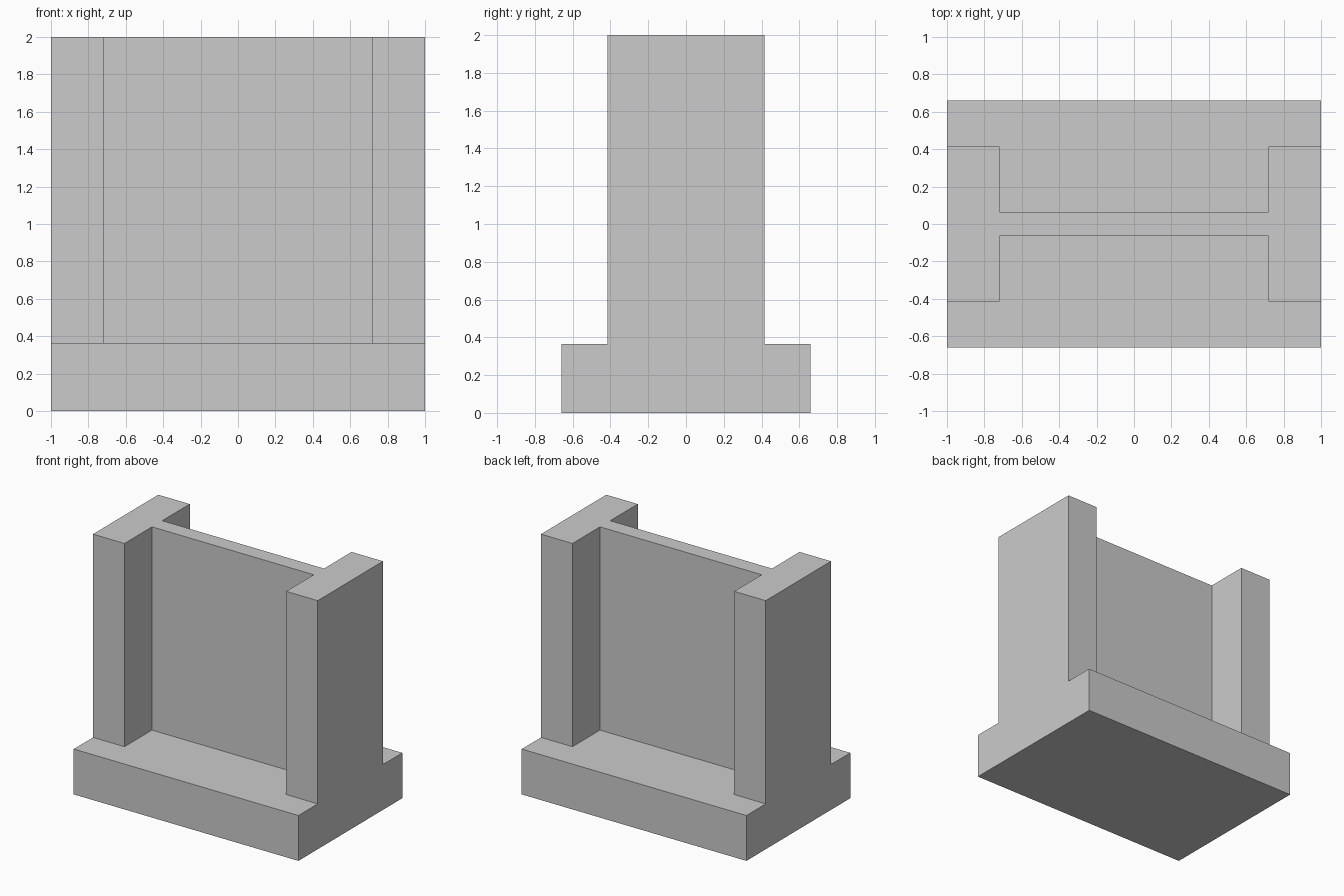
import bpy, bmesh
from math import radians

if "Cube" in bpy.data.objects:
    bpy.data.objects.remove(bpy.data.objects["Cube"])

BASE_Y, BASE_H, TOP = 0.66, 0.365, 2.0   # footing half depth, height, total height
COL_Y = 0.415                            # flange half depth
WEB_Y, WEB_X = 0.065, 0.72               # web half thickness, half span


def prism(name, points, direction):
    """Extrude a closed 3D outline along a direction into a solid."""
    bm = bmesh.new()
    face = bm.faces.new([bm.verts.new(p) for p in points])
    ext = bmesh.ops.extrude_face_region(bm, geom=[face], use_keep_orig=True)
    moved = [g for g in ext["geom"] if isinstance(g, bmesh.types.BMVert)]
    bmesh.ops.translate(bm, verts=moved, vec=direction)
    bmesh.ops.recalc_face_normals(bm, faces=bm.faces)
    mesh = bpy.data.meshes.new(name)
    bm.to_mesh(mesh)
    bm.free()
    obj = bpy.data.objects.new(name, mesh)
    bpy.context.collection.objects.link(obj)
    return obj


# Footing and upright: inverted T outline extruded along x
half = [(BASE_Y, 0), (BASE_Y, BASE_H), (COL_Y, BASE_H), (COL_Y, TOP)]
outline = half + [(-y, z) for y, z in reversed(half)]
body = prism("footing_with_h_column", [(-1, y, z) for y, z in outline], (2, 0, 0))

# Recesses in front and back leave the two flanges and the thin web
for side, label in ((-1, "front"), (1, "back")):
    rect = [(-WEB_X, WEB_Y), (WEB_X, WEB_Y), (WEB_X, 1), (-WEB_X, 1)]
    cutter = prism(label + "_recess_cutter",
                   [(x, side * y, BASE_H) for x, y in rect], (0, 0, TOP))
    cutter.hide_render = True
    mod = body.modifiers.new(label + "_recess", 'BOOLEAN')
    mod.operation, mod.solver, mod.object = 'DIFFERENCE', 'EXACT', cutter
    bpy.context.view_layer.objects.active = body
    bpy.ops.object.modifier_apply(modifier=mod.name)
    bpy.data.objects.remove(cutter)

# Merge coplanar faces left by the cuts
bm = bmesh.new()
bm.from_mesh(body.data)
bmesh.ops.remove_doubles(bm, verts=bm.verts, dist=1e-4)
bmesh.ops.dissolve_limit(bm, angle_limit=radians(1), verts=bm.verts, edges=bm.edges)
bm.to_mesh(body.data)
bm.free()
